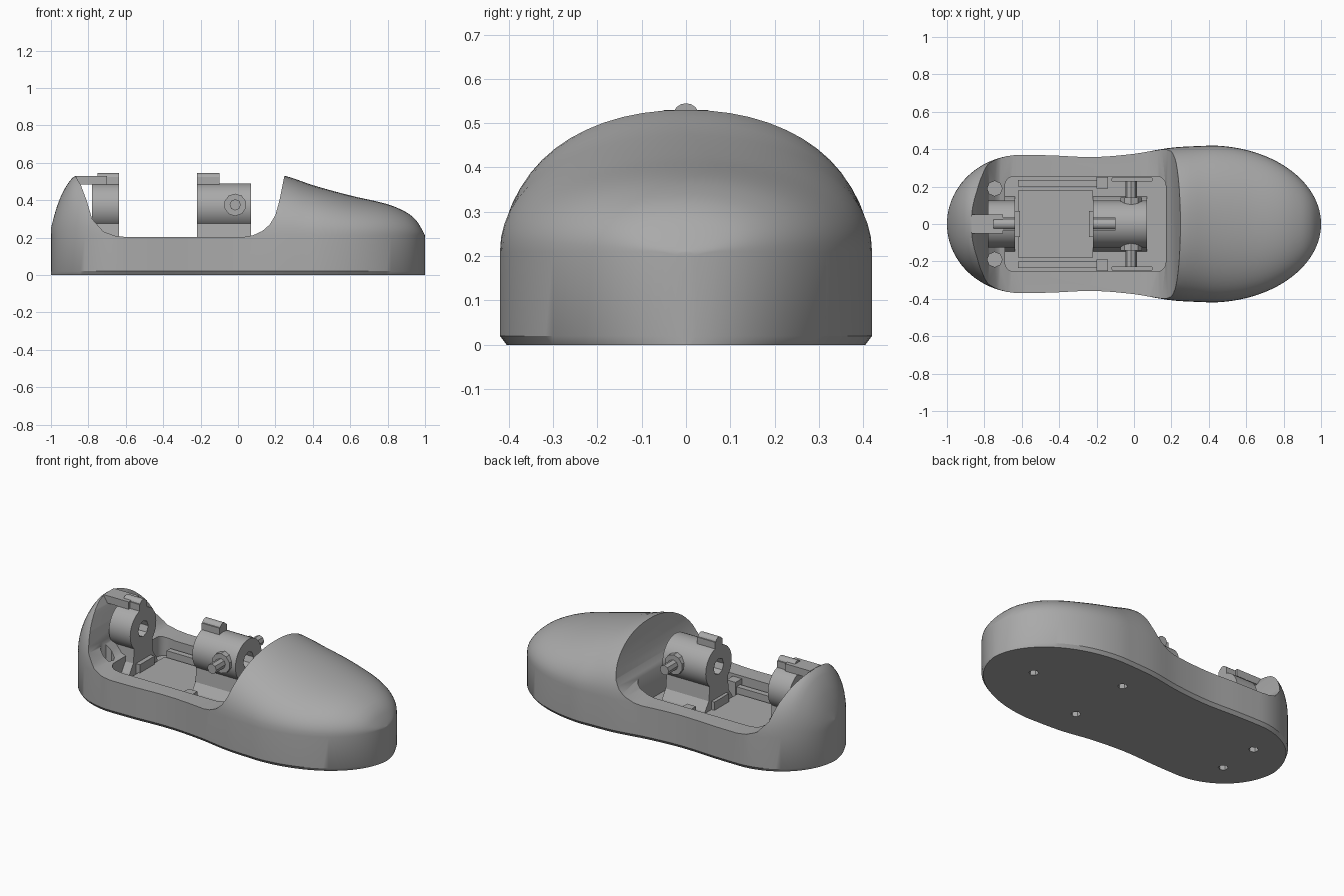
import bpy, bmesh, math
from mathutils import Matrix, Vector

if "Cube" in bpy.data.objects:
    bpy.data.objects.remove(bpy.data.objects["Cube"])

GREY = (0.4, 0.4, 0.4, 1)
mat = bpy.data.materials.new("plain grey")
mat.use_nodes = True
mat.diffuse_color = GREY
mat.node_tree.nodes["Principled BSDF"].inputs["Base Color"].default_value = GREY


def finish(bm, name):
    bmesh.ops.recalc_face_normals(bm, faces=bm.faces)
    me = bpy.data.meshes.new(name)
    bm.to_mesh(me)
    bm.free()
    ob = bpy.data.objects.new(name, me)
    bpy.context.collection.objects.link(ob)
    me.materials.append(mat)
    return ob


def select(ob):
    bpy.ops.object.select_all(action='DESELECT')
    ob.select_set(True)
    bpy.context.view_layer.objects.active = ob


def smooth(ob, degrees=32):
    select(ob)
    bpy.ops.object.shade_smooth_by_angle(angle=math.radians(degrees))


def cut(ob, *cutters):
    for c in cutters:
        select(ob)
        mod = ob.modifiers.new("cut", 'BOOLEAN')
        mod.operation, mod.solver, mod.object = 'DIFFERENCE', 'EXACT', c
        bpy.ops.object.modifier_apply(modifier=mod.name)
        bpy.data.objects.remove(c)


def box(name, x, y, z, bevel=0):
    bm = bmesh.new()
    bmesh.ops.create_cube(bm, size=1)
    for v in bm.verts:
        v.co = [(a + b) / 2 + c * (b - a) for (a, b), c in zip((x, y, z), v.co)]
    if bevel:
        edges = [e for e in bm.edges
                 if abs(e.verts[0].co.z - e.verts[1].co.z) > 1e-4]
        bmesh.ops.bevel(bm, geom=edges, offset=bevel, segments=5, profile=0.5,
                        affect='EDGES')
    return finish(bm, name)


def rod(name, axis, centre, r, length, sides=40):
    bm = bmesh.new()
    bmesh.ops.create_cone(bm, cap_ends=True, segments=sides, radius1=r,
                          radius2=r, depth=length)
    turn = Vector((0, 0, 1)).rotation_difference(Vector(axis)).to_matrix().to_4x4()
    bm.transform(Matrix.Translation(centre) @ turn)
    return finish(bm, name)


def prism(name, pts, y):
    """Extrude an x-z outline from -y to y."""
    bm = bmesh.new()
    f = bm.faces.new([bm.verts.new((px, -y, pz)) for px, pz in pts])
    ext = bmesh.ops.extrude_face_region(bm, geom=[f])["geom"]
    bmesh.ops.translate(bm, vec=(0, 2 * y, 0),
                        verts=[g for g in ext if isinstance(g, bmesh.types.BMVert)])
    return finish(bm, name)


def curve_at(pts, x):
    """Smooth interpolation through sorted points."""
    if x <= pts[0][0]:
        return pts[0][1]
    if x >= pts[-1][0]:
        return pts[-1][1]

    def slope(i):
        a, b = pts[max(i - 1, 0)], pts[min(i + 1, len(pts) - 1)]
        return (b[1] - a[1]) / (b[0] - a[0])
    i = max(k for k in range(len(pts) - 1) if pts[k][0] <= x)
    (x0, y0), (x1, y1) = pts[i], pts[i + 1]
    d = x1 - x0
    t = (x - x0) / d
    return (y0 * (1 + 2 * t) * (1 - t) ** 2 + y1 * t * t * (3 - 2 * t)
            + slope(i) * d * t * (1 - t) ** 2 - slope(i + 1) * d * t * t * (1 - t))


WIDTH = [(-0.65, 0.37), (-0.45, 0.367), (-0.22, 0.358), (0, 0.375),
         (0.2, 0.408), (0.42, 0.42)]
HEIGHT = [(-1, 0.25), (-0.97, 0.36), (-0.93, 0.455), (-0.87, 0.53), (-0.7, 0.54),
          (0.1, 0.545), (0.25, 0.53), (0.4, 0.48), (0.6, 0.425), (0.8, 0.378),
          (0.9, 0.335), (0.95, 0.295), (0.98, 0.25), (1, 0.21)]


def half_width(x):
    end = 1
    if x > 0.4:
        end = math.sqrt(max(0, 1 - ((x - 0.4) / 0.6) ** 2))
    elif x < -0.6:
        end = math.sqrt(max(0, 1 - ((x + 0.6) / 0.4) ** 2))
    return max(0.012, curve_at(WIDTH, x) * end)


# Shoe body: domed cross-sections lofted from heel to toe
bm = bmesh.new()
rings, n, arc = [], 72, 28
for i in range(n + 1):
    x = -math.cos(math.pi * i / n)
    w, h = half_width(x), curve_at(HEIGHT, x)
    base = min(0.21, h - 0.01)
    low = max(w - 0.015, w * 0.5)
    sec = [(-low, 0), (-w, 0.02)]
    for k in range(arc + 1):
        a = math.pi * (1 - k / arc)
        c, s = math.cos(a), math.sin(a)
        sec.append((w * math.copysign(abs(c) ** 0.95, c),
                    base + (h - base) * abs(s) ** 0.95))
    sec += [(w, 0.02), (low, 0)]
    rings.append([bm.verts.new((x, y, z)) for y, z in sec])
for a, b in zip(rings, rings[1:]):
    for k in range(len(a)):
        j = (k + 1) % len(a)
        bm.faces.new((a[k], a[j], b[j], b[k]))
bm.faces.new(rings[0])
bm.faces.new(rings[-1])
body = finish(bm, "shoe_body")

# Ankle opening, inner tray and sole sockets
heel = [(0.203, -0.6), (0.21, -0.66), (0.232, -0.72), (0.3, -0.78), (0.4, -0.81),
        (0.48, -0.84), (0.53, -0.87), (0.7, -0.88)]
toe = [(0.203, 0.03), (0.212, 0.08), (0.235, 0.13), (0.27, 0.17), (0.32, 0.2),
       (0.4, 0.222), (0.48, 0.238), (0.54, 0.25), (0.7, 0.255)]
outline = [(x, z) for z, x in reversed(heel)] + [(x, z) for z, x in toe]
cut(body, prism("opening_cutter", outline, 0.6),
    box("tray_cutter", (-0.69, 0.17), (-0.255, 0.255), (0.1, 0.6), 0.05))
for x, y in ((0.72, 0), (0.25, 0.2), (0.25, -0.2), (-0.75, 0.13), (-0.75, -0.13)):
    cut(body, rod("socket_cutter", (0, 0, 1), (x, y, 0), 0.028, 0.12, 6))
for y in (-0.19, 0.19):
    cut(body, rod("heel_recess_cutter", (0, 0, 1), (-0.745, y, 0.3), 0.04, 0.3, 8))
smooth(body)

# Tray fittings
box("tray_plate", (-0.62, -0.22), (-0.18, 0.18), (0.09, 0.13))
for side, name in ((-1, "right"), (1, "left")):
    def span(a, b):
        return tuple(sorted((a * side, b * side)))
    box(name + "_rail", (-0.62, -0.2), span(0.2, 0.235), (0.09, 0.16))
    box(name + "_stop", (-0.2, -0.14), span(0.19, 0.25), (0.09, 0.19))
    box(name + "_ledge", (-0.12, 0.1), span(0.225, 0.25), (0.09, 0.13), 0.01)


def holder(name, x0, x1, tab_x):
    """Bored barrel on a flared foot, with a locating tab on top."""
    mid = (x0 + x1) / 2
    barrel = rod(name + "_barrel", (1, 0, 0), (mid, 0, 0.365), 0.125, x1 - x0)
    cut(barrel, rod("bore_cutter", (1, 0, 0), (mid, 0, 0.365), 0.048, 1, 8))
    smooth(barrel)
    foot = [(0.15, 0.09), (0.13, 0.14), (0.095, 0.19), (0.085, 0.29)]
    bm = bmesh.new()
    pts = [(-y, z) for y, z in foot] + [(y, z) for y, z in reversed(foot)]
    ends = [[bm.verts.new((x, y, z)) for y, z in pts] for x in (x0, x1)]
    for ring in ends:
        bm.faces.new(ring)
    for k in range(len(pts)):
        j = (k + 1) % len(pts)
        bm.faces.new((ends[0][k], ends[0][j], ends[1][j], ends[1][k]))
    finish(bm, name + "_foot")
    box(name + "_tab", tab_x, (-0.035, 0.035), (0.46, 0.525))
    smooth(rod(name + "_tab_top", (1, 0, 0), (sum(tab_x) / 2, 0, 0.515), 0.03,
               tab_x[1] - tab_x[0], 16))


# Heel holder and its brace to the heel wall
holder("heel_holder", -0.78, -0.637, (-0.75, -0.637))
box("heel_brace", (-0.87, -0.7), (-0.05, 0.05), (0.485, 0.53))
box("heel_holder_lip", (-0.64, -0.61), (-0.07, 0.07), (0.09, 0.18))

# Middle holder with cross pins and collars
holder("middle_holder", -0.22, 0.07, (-0.22, -0.1))
box("middle_holder_lip", (-0.24, -0.21), (-0.07, 0.07), (0.09, 0.18))
for side, name in ((-1, "right"), (1, "left")):
    rod(name + "_pin", (0, 1, 0), (-0.015, side * 0.165, 0.375), 0.03, 0.13, 8)
    rod(name + "_collar", (0, 1, 0), (-0.015, side * 0.122, 0.375), 0.06, 0.04, 10)
